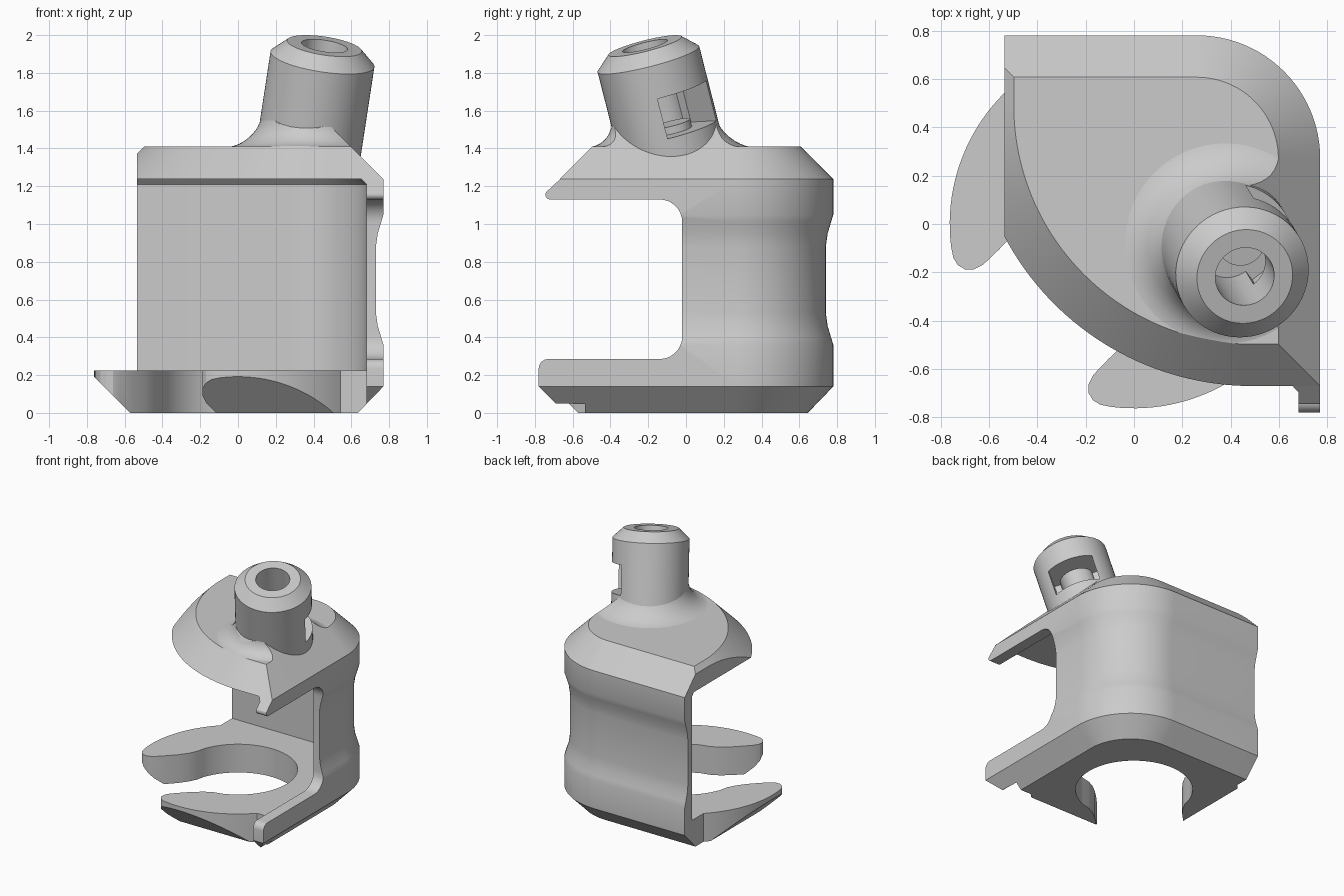
import bpy, bmesh, math
from mathutils import Matrix, Vector

if "Cube" in bpy.data.objects:
    bpy.data.objects.remove(bpy.data.objects["Cube"])

grey = bpy.data.materials.new("plain grey")
grey.diffuse_color = (0.6, 0.6, 0.6, 1)
grey.use_nodes = True
grey.node_tree.nodes["Principled BSDF"].inputs["Base Color"].default_value = grey.diffuse_color


def volume(me):
    bm = bmesh.new()
    bm.from_mesh(me)
    v = bm.calc_volume(signed=True)
    bm.free()
    return v


def loft(name, rings, matrix=None):
    """Closed solid through rings of equal point count."""
    bm = bmesh.new()
    vs = [[bm.verts.new(p) for p in r] for r in rings]
    n = len(vs[0])
    for a, b in zip(vs, vs[1:]):
        for i in range(n):
            j = (i + 1) % n
            bm.faces.new((a[i], a[j], b[j], b[i]))
    bm.faces.new(vs[0][::-1])
    bm.faces.new(vs[-1])
    bmesh.ops.recalc_face_normals(bm, faces=bm.faces)
    if bm.calc_volume(signed=True) < 0:
        bmesh.ops.reverse_faces(bm, faces=bm.faces)
    me = bpy.data.meshes.new(name)
    bm.to_mesh(me)
    bm.free()
    if matrix:
        me.transform(matrix)
    me.materials.append(grey)
    ob = bpy.data.objects.new(name, me)
    bpy.context.collection.objects.link(ob)
    return ob


def combine(ob, other, op):
    """Boolean with a volume check; a failed union leaves both parts in place."""
    va, vb, eps = volume(ob.data), volume(other.data), 2e-3
    low, high = {'UNION': (max(va, vb), va + vb),
                 'INTERSECT': (3 * eps, min(va, vb)),
                 'DIFFERENCE': (max(va - vb, 3 * eps), va)}[op]
    m = ob.modifiers.new("cut", 'BOOLEAN')
    m.object, m.operation = other, op
    done = None
    for solver in ('EXACT', 'MANIFOLD', 'FLOAT'):
        m.solver = solver
        bpy.context.view_layer.update()
        deps = bpy.context.evaluated_depsgraph_get()
        me = bpy.data.meshes.new_from_object(ob.evaluated_get(deps))
        if low - eps <= volume(me) <= high + eps:
            done = me
            break
    ob.modifiers.remove(m)
    if done:
        ob.data = done
    if done or op != 'UNION':
        bpy.data.objects.remove(other)
    return ob


def arc(cx, cy, r, a0, a1, n):
    return [(cx + r * math.cos(math.radians(a0 + (a1 - a0) * i / n)),
             cy + r * math.sin(math.radians(a0 + (a1 - a0) * i / n))) for i in range(n + 1)]


def at(pts, z):
    return [(x, y, z) for x, y in pts]


def corner(d, z):
    """Two straight walls joined by a round corner, inset by d."""
    return at(arc(0.26, 0.27, 0.51 - d, 0, 90, 24)
              + [(-1.5, 0.78 - d), (-1.5, -1.5), (0.77 - d, -1.5)], z)


def rect(x0, x1, y0, y1, z):
    return [(x0, y0, z), (x1, y0, z), (x1, y1, z), (x0, y1, z)]


def circle(r, z, cx=0, cy=0, n=64):
    return at(arc(cx, cy, r, 0, 360, n)[:-1], z)


OUTER = [(0, .135), (.14, 0), (.36, 0), (.40, .012), (.46, .03), (.53, .04),
         (.88, .04), (.95, .03), (1.01, .012), (1.05, 0), (1.237, 0)]


def outer_shell(name):
    return loft(name, [corner(d, z) for z, d in OUTER])


# Wall with side rails: shell cut to its side profile, then hollowed
wall = outer_shell("wall")
side = ([(.9, -.1), (-.56, -.1), (-.56, 0), (-.6, .05), (-.69, .05), (-.78, .14)]
        + arc(-.73, .235, .05, 180, 90, 5)
        + arc(-.14, .405, .12, -90, 0, 8)
        + arc(-.14, 1.01, .12, 0, 90, 8)
        + arc(-.72, 1.155, .025, 270, 150, 5)
        + [(-.667, 1.237), (-.667, 1.3), (.9, 1.3)])
combine(wall, loft("side_cut", [[(x, y, z) for y, z in side] for x in (-.535, 1.2)]), 'INTERSECT')
combine(wall, loft("cavity", [corner(.09, -.1), corner(.09, 1.21), corner(.13, 1.25)]), 'DIFFERENCE')

# Fork: open ring, mirrored across the diagonal; t runs toward the opening
half = ([(.43 * math.cos(a), .43 * math.sin(a))
         for a in [math.radians(180 - 115 * i / 24) for i in range(25)]]
        + [(.24, .354), (.30, .334), (.38, .322), (.47, .32), (.56, .322),
           (.60, .335), (.627, .362), (.635, .395), (.627, .43)])
s = math.sqrt(.5)
inner = [(-s * t + s * w, -s * t - s * w) for t, w in half]      # front arm
outer = arc(0, 0, .762, -97, -44.6, 20) + [(.72, -.535), (.72, .72)]
arm = inner + outer
outline = arm + [(y, x) for x, y in arm[-2:0:-1]]
fork = loft("fork", [at(outline, -.05), at(outline, .225)])
combine(fork, outer_shell("trim"), 'INTERSECT')
combine(fork, loft("slope_trim", [rect(-.57 - z, 2, -.57 - z, 2, z) for z in (-.1, .4)]), 'INTERSECT')

# Top plate: flat slab plus flared tower foot, trimmed by 45 degree slopes
def axis_at(z):
    return .421 + .153 * (z - 1.7), -.155 - .255 * (z - 1.7)


R, F = .278, .18


def slope_trim(ob):
    combine(ob, loft("straight_slope", [corner(0, 1.237), corner(.463, 1.7)]), 'INTERSECT')
    combine(ob, loft("round_slope", [cone(-.037, 1.2), cone(.463, 1.7)]), 'INTERSECT')


def cone(d, z):
    r = 1.16 - d
    return at(arc(.49, .49, r, 180, 270, 48) + [(1.6, .49 - r), (1.6, 1.6), (.49 - r, 1.6)], z)


plate = loft("top_plate", [rect(-.535, 1.5, -1.5, 1.5, z) for z in (1.2, 1.41)])
slope_trim(plate)
rings = [circle(R + F, 1.3, *axis_at(1.405))]
for i in range(11):
    a = math.radians(9 * i)
    z = 1.405 + F * (1 - math.cos(a))
    rings.append(circle(R - .004 + F * (1 - math.sin(a)), z, *axis_at(z)))
foot = loft("tower_foot", rings)
slope_trim(foot)

# Tilted tower, built in its own frame with the origin at the top centre
up = Vector((.153, -.255, 1)).normalized()
out = Vector((math.cos(math.radians(38)), math.sin(math.radians(38)), 0))
out = (out - up * out.dot(up)).normalized()
M = Matrix((out, up.cross(out), up)).transposed().to_4x4()
M.translation = (.458, -.217, 1.943)
tower = loft("tower", [circle(R, -.62), circle(R, -.073), circle(.2, 0)], M)

# Bore and side window, cut through the tower and its foot
for ob in (tower, foot):
    combine(ob, loft("bore", [circle(.123, -.47, n=48), circle(.123, .1, n=48)], M), 'DIFFERENCE')
    combine(ob, loft("window", [rect(0, .5, -.17, .17, z) for z in (-.471, -.25)], M), 'DIFFERENCE')

# Low round seat on the window floor
seat = loft("bore_seat", [circle(.1, -.49, .06, 0, 40), circle(.1, -.43, .06, 0, 40)], M)

for ob in (wall, fork, plate, foot, tower, seat):
    bpy.ops.object.select_all(action='DESELECT')
    ob.select_set(True)
    bpy.context.view_layer.objects.active = ob
    bpy.ops.object.shade_smooth_by_angle(angle=math.radians(25))
